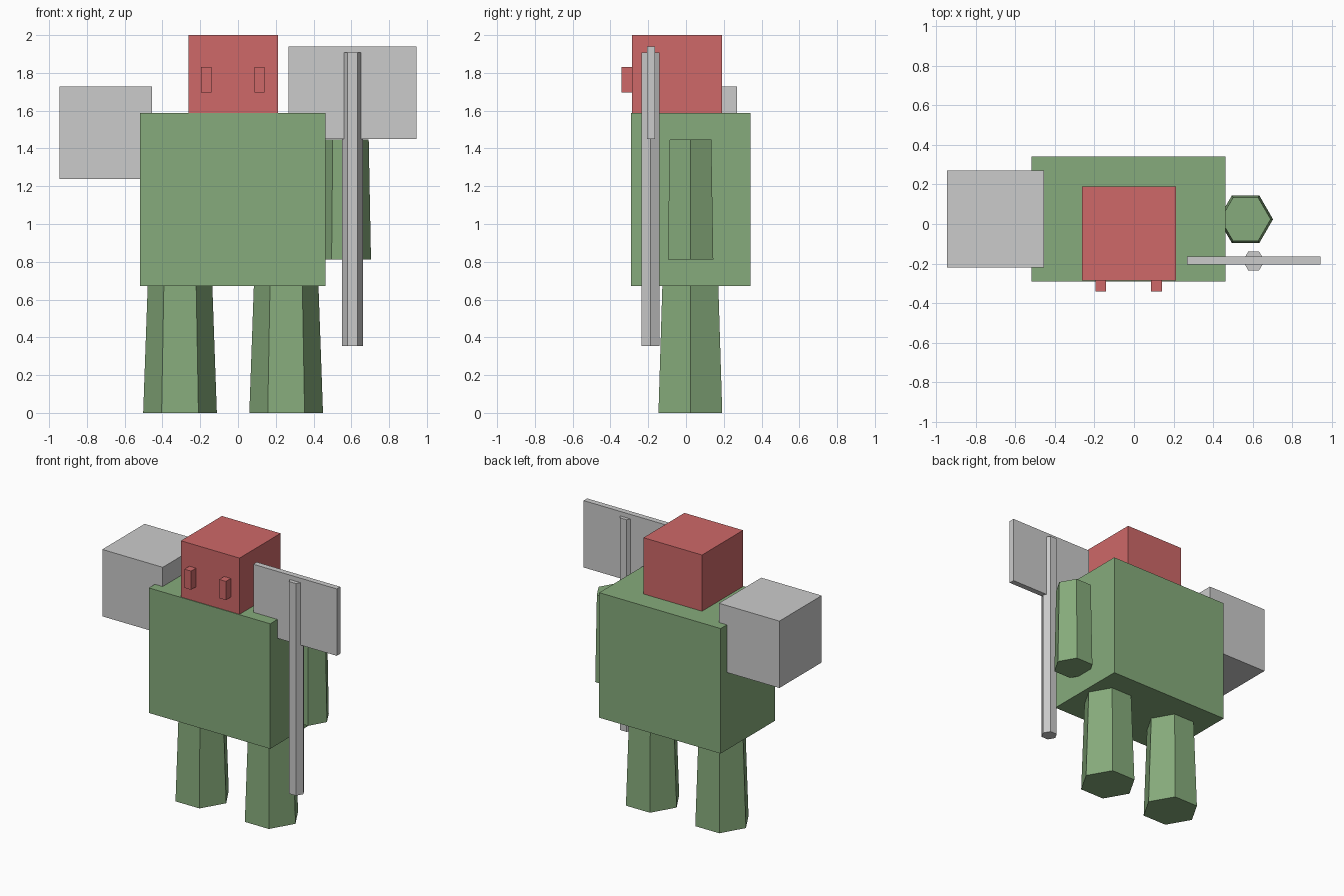
import bpy
from math import cos, sin, pi

if "Cube" in bpy.data.objects:
    bpy.data.objects.remove(bpy.data.objects["Cube"])


def material(name, rgb):
    m = bpy.data.materials.new(name)
    m.diffuse_color = (*rgb, 1)
    m.use_nodes = True
    m.node_tree.nodes["Principled BSDF"].inputs["Base Color"].default_value = m.diffuse_color
    return m


GREEN = material("green", (0.24, 0.41, 0.20))
RED = material("red", (0.62, 0.14, 0.14))


def loft(name, bottom, top, z0, z1, mat=None):
    """Closed flat-sided solid between two matching outlines."""
    n = len(bottom)
    verts = [(x, y, z0) for x, y in bottom] + [(x, y, z1) for x, y in top]
    faces = [list(range(n))[::-1], list(range(n, 2 * n))]
    faces += [(i, (i + 1) % n, n + (i + 1) % n, n + i) for i in range(n)]
    mesh = bpy.data.meshes.new(name)
    mesh.from_pydata(verts, [], faces)
    if mat:
        mesh.materials.append(mat)
    obj = bpy.data.objects.new(name, mesh)
    bpy.context.collection.objects.link(obj)
    return obj


def box(name, x0, x1, y0, y1, z0, z1, mat=None):
    outline = [(x0, y0), (x1, y0), (x1, y1), (x0, y1)]
    return loft(name, outline, outline, z0, z1, mat)


def hex_post(name, cx, cy, r0, r1, z0, z1, mat=None):
    ring = lambda r: [(cx + r * cos(i * pi / 3), cy + r * sin(i * pi / 3)) for i in range(6)]
    return loft(name, ring(r0), ring(r1), z0, z1, mat)


# Torso and head
box("torso", -0.52, 0.464, -0.29, 0.342, 0.672, 1.588, GREEN)
box("head", -0.263, 0.212, -0.285, 0.19, 1.525, 2.0, RED)

# Eyes
for side, x in (("left", -0.168), ("right", 0.114)):
    box(side + "_eye", x - 0.027, x + 0.027, -0.342, -0.27, 1.695, 1.832, RED)

# Legs and the single arm, flaring towards the bottom
for side, x in (("left", -0.307), ("right", 0.255)):
    hex_post(side + "_leg", x, 0.023, 0.195, 0.168, 0.0, 0.76, GREEN)
hex_post("arm", 0.565, 0.024, 0.139, 0.127, 0.812, 1.448, GREEN)

# Shoulder block
box("shoulder_block", -0.946, -0.456, -0.22, 0.27, 1.239, 1.729)

# Axe: shaft and flat blade
hex_post("axe_shaft", 0.606, -0.187, 0.055, 0.055, 0.353, 1.907)
box("axe_blade", 0.268, 0.945, -0.206, -0.165, 1.45, 1.94)
